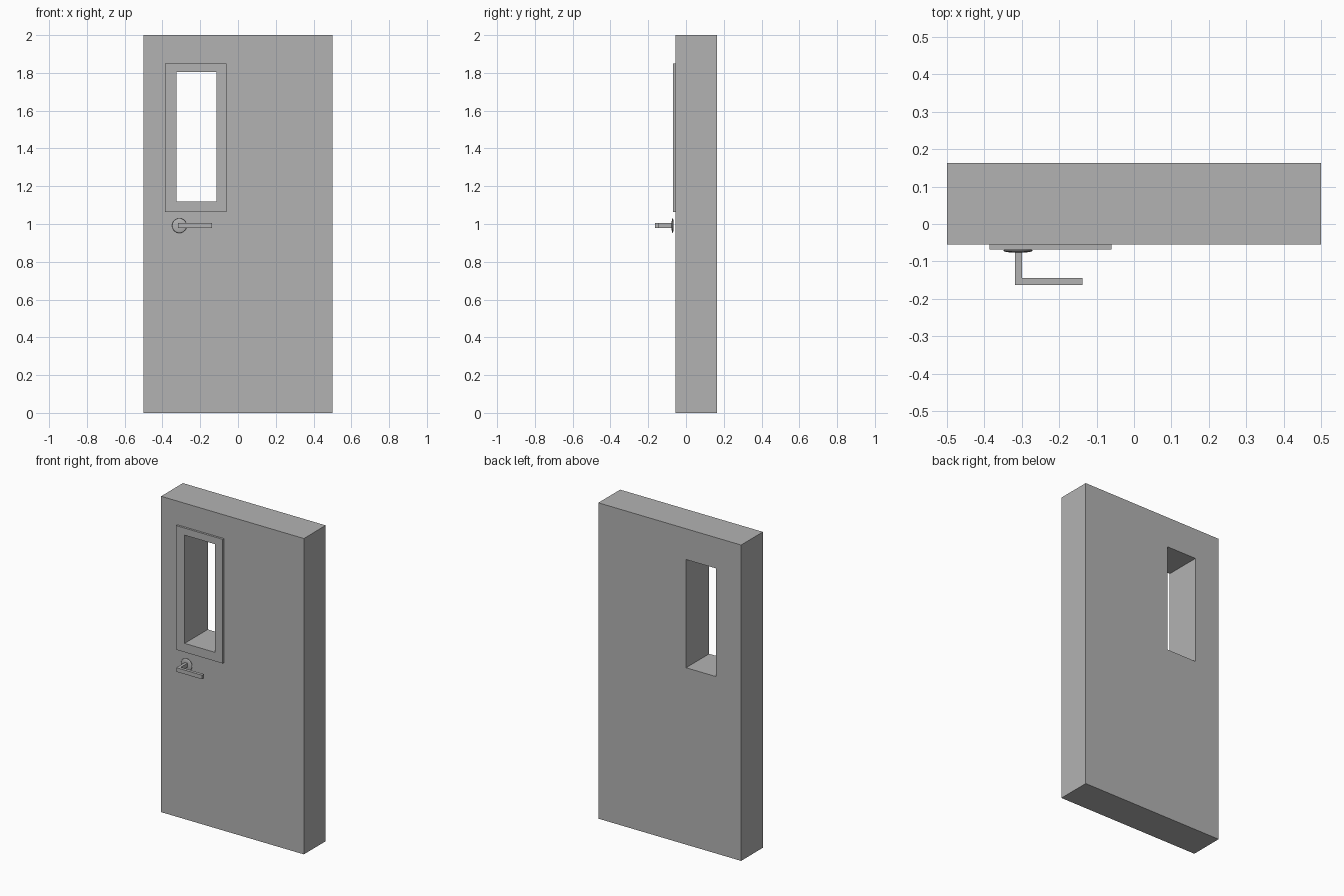
import bpy, bmesh, math
from mathutils import Matrix

if "Cube" in bpy.data.objects:
    bpy.data.objects.remove(bpy.data.objects["Cube"])

grey = bpy.data.materials.new("plain grey")
grey.diffuse_color = (0.45, 0.45, 0.45, 1)
grey.use_nodes = True
grey.node_tree.nodes["Principled BSDF"].inputs["Base Color"].default_value = grey.diffuse_color


def finish(bm, name):
    bmesh.ops.recalc_face_normals(bm, faces=bm.faces)
    me = bpy.data.meshes.new(name)
    bm.to_mesh(me)
    bm.free()
    me.materials.append(grey)
    ob = bpy.data.objects.new(name, me)
    bpy.context.collection.objects.link(ob)
    return ob


def panel_with_hole(name, outer, inner, y0, y1):
    """Rectangular slab with a rectangular opening; rects are x0, x1, z0, z1."""
    bm = bmesh.new()

    def ring(r, y):
        x0, x1, z0, z1 = r
        return [bm.verts.new((x, y, z)) for x, z in
                ((x0, z0), (x1, z0), (x1, z1), (x0, z1))]

    rings = [ring(outer, y0), ring(inner, y0), ring(inner, y1), ring(outer, y1)]
    for k in range(4):
        a, b = rings[k], rings[(k + 1) % 4]
        for i in range(4):
            j = (i + 1) % 4
            bm.faces.new((a[i], a[j], b[j], b[i]))
    return finish(bm, name)


OPENING = (-0.326, -0.115, 1.12, 1.805)
FRONT = -0.055

# door slab and raised window surround
panel_with_hole("door_slab", (-0.5, 0.5, 0, 2), OPENING, FRONT, 0.163)
panel_with_hole("window_frame", (-0.386, -0.06, 1.064, 1.85), OPENING, -0.068, FRONT)

# rosette: flattened round plate behind the handle
bm = bmesh.new()
bmesh.ops.create_uvsphere(bm, u_segments=32, v_segments=16, radius=1)
bmesh.ops.transform(bm, verts=bm.verts, matrix=(
    Matrix.Translation((-0.31, -0.071, 0.991))
    @ Matrix.Diagonal((0.039, 0.006, 0.039, 1))
    @ Matrix.Rotation(math.pi / 2, 4, 'X')))
rosette = finish(bm, "handle_rosette")
for p in rosette.data.polygons:
    p.use_smooth = True

# lever handle: L-shaped profile extruded in height
bm = bmesh.new()
profile = [(-0.318, -0.072), (-0.318, -0.163), (-0.138, -0.163),
           (-0.138, -0.144), (-0.300, -0.144), (-0.300, -0.072)]
face = bm.faces.new([bm.verts.new((x, y, 0.979)) for x, y in profile])
ext = bmesh.ops.extrude_face_region(bm, geom=[face], use_keep_orig=True)
top = [v for v in ext["geom"] if isinstance(v, bmesh.types.BMVert)]
bmesh.ops.translate(bm, verts=top, vec=(0, 0, 0.026))
finish(bm, "lever_handle")
